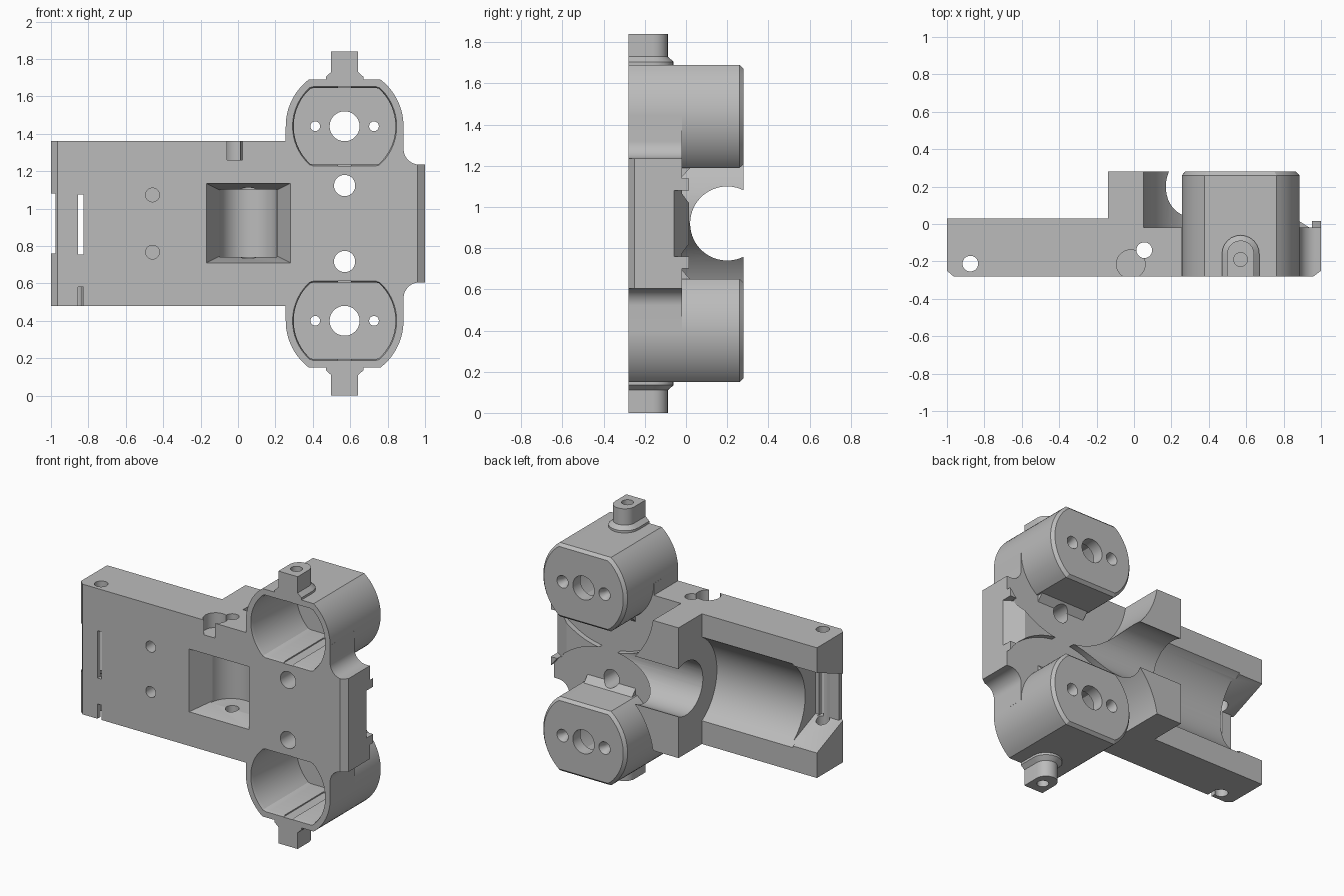
import bpy, bmesh, math

cube = bpy.data.objects.get("Cube")
if cube:
    bpy.data.objects.remove(cube, do_unlink=True)

grey = bpy.data.materials.new("plain grey")
grey.use_nodes = True
colour = (0.5, 0.5, 0.5, 1)
grey.diffuse_color = colour
grey.node_tree.nodes["Principled BSDF"].inputs["Base Color"].default_value = colour

MID = 0.92      # mirror height
POD_X = 0.57    # pod axis
POD_DZ = 0.52   # pod offset from the mirror height
FRONT = -0.28


def loft(name, axis, sections):
    """Solid through (position, outline) sections along an axis."""
    place = {"x": lambda p, u, v: (p, u, v),
             "y": lambda p, u, v: (u, p, v),
             "z": lambda p, u, v: (u, v, p)}[axis]
    bm = bmesh.new()
    rings = [[bm.verts.new(place(p, u, v)) for u, v in pts] for p, pts in sections]
    n = len(rings[0])
    for a, b in zip(rings, rings[1:]):
        for i in range(n):
            j = (i + 1) % n
            bm.faces.new((a[i], a[j], b[j], b[i]))
    bm.faces.new(rings[0])
    bm.faces.new(rings[-1])
    bmesh.ops.recalc_face_normals(bm, faces=bm.faces)
    mesh = bpy.data.meshes.new(name)
    bm.to_mesh(mesh)
    bm.free()
    mesh.materials.append(grey)
    ob = bpy.data.objects.new(name, mesh)
    bpy.context.collection.objects.link(ob)
    return ob


def prism(name, axis, start, end, pts):
    return loft(name, axis, [(start, pts), (end, pts)])


def circle(u, v, r, n=48, flat=None):
    """Circle outline, optionally cut flat above and below."""
    flat = flat or r
    out = []
    for i in range(n):
        a = 2 * math.pi * (i + 0.5) / n
        out.append((u + r * math.cos(a), v + max(-flat, min(flat, r * math.sin(a)))))
    return out


def rect(u0, u1, v0, v1):
    return [(u0, v0), (u1, v0), (u1, v1), (u0, v1)]


def arc(u, v, r, start, end, n=12):
    angles = [math.radians(start + (end - start) * i / n) for i in range(n + 1)]
    return [(u + r * math.cos(a), v + r * math.sin(a)) for a in angles]


def arch(r):
    return [(POD_X + r, FRONT)] + arc(POD_X, -0.16, r, 0, 180) + [(POD_X - r, FRONT)]


def combine(target, tool, operation):
    mod = target.modifiers.new(operation.lower(), "BOOLEAN")
    mod.operation = operation
    mod.solver = "EXACT"
    mod.object = tool
    bpy.context.view_layer.objects.active = target
    bpy.ops.object.modifier_apply(modifier=mod.name)
    bpy.data.objects.remove(tool, do_unlink=True)


def add(tool):
    combine(body, tool, "UNION")


def cut(tool):
    combine(body, tool, "DIFFERENCE")


# Long arm with the raised bearing block
body = prism("bracket_body", "z", 0.48, 1.36, [
    (-1, -0.25), (-0.965, FRONT), (0.5, FRONT), (0.5, 0.28),
    (-0.14, 0.28), (-0.14, 0.03), (-1, 0.03)])

# End plate between the pods, with filleted shoulders
half = [(0.255, POD_DZ), (0.885, POD_DZ)]
half += [(x, z) for x, z in arc(0.97, 0.4, 0.085, 180, 270)] + [(1, 0.315)]
outline = [(x, MID + z) for x, z in half] + [(x, MID - z) for x, z in reversed(half)]
add(prism("end_plate", "y", FRONT, 0.015, outline))

# Round clearance around each pod, shaft bore and wide channel
for s in (-1, 1):
    cut(prism("clearance", "y", -0.02, 0.5, circle(POD_X, MID + s * POD_DZ, 0.525, 96)))
cut(prism("bore", "x", -0.3, 1.2, circle(0.2, MID, 0.18, 64)))
cut(prism("channel", "x", -0.82, -0.14, circle(0.2, MID, 0.33, 96)))

# Flared pocket and notch at the arm's end
cut(prism("end_pocket", "x", -1.1, -0.8, [
    (0.1, MID - 0.3), (0.1, MID + 0.3), (-0.24, MID + 0.16), (-0.24, MID - 0.16)]))
cut(prism("end_notch", "y", -0.4, 0.2, rect(-1.1, -0.975, MID - 0.16, MID + 0.16)))

# Chamfers of the end plate
cut(prism("front_chamfer", "z", 0.5, 1.4, [(0.92, -0.31), (1.04, -0.22), (1.04, -0.31)]))
cut(prism("back_slope", "z", 0.76, 1.08, [(0.86, 0.03), (1.05, -0.09), (1.05, 0.03)]))

# Pods with chamfered backs, flared feet and end lugs
for s in (-1, 1):
    z = MID + s * POD_DZ
    add(loft("pod", "y", [(FRONT, circle(POD_X, z, 0.315, 72, 0.25)),
                          (0.26, circle(POD_X, z, 0.315, 72, 0.25)),
                          (0.28, circle(POD_X, z, 0.297, 72, 0.232))]))
    inner = z - s * 0.25
    add(prism("pod_foot", "x", POD_X - 0.18, POD_X + 0.18, [
        (-0.1, inner + s * 0.02), (0.02, inner + s * 0.02), (0.02, inner),
        (-0.03, inner - s * 0.055), (-0.1, inner - s * 0.055)]))
    add(loft("lug", "z", [(MID + s * d, arch(r)) for d, r in
                          ((0.755, 0.1), (0.785, 0.1), (0.81, 0.072), (0.92, 0.072))]))

# Hollows and screw holes of the pods
for s in (-1, 1):
    z = MID + s * POD_DZ
    cut(loft("pod_hollow", "y", [(-0.3, circle(POD_X, z, 0.285, 72, 0.218)),
                                 (-0.26, circle(POD_X, z, 0.272, 72, 0.205)),
                                 (0.2, circle(POD_X, z, 0.272, 72, 0.205))]))
    cut(prism("key_groove", "y", -0.3, 0.15, rect(POD_X - 0.035, POD_X + 0.035,
                                                  z - 0.213, z + 0.213)))
    cut(prism("pod_centre_hole", "y", 0.1, 0.4, circle(POD_X, z, 0.08)))
    for side in (-1, 1):
        x = POD_X + side * 0.157
        cut(loft("pod_screw_hole", "y", [(0.1, circle(x, z, 0.026, 24)),
                                         (0.24, circle(x, z, 0.026, 24)),
                                         (0.3, circle(x, z, 0.05, 24))]))
    cut(prism("lug_hole", "z", MID + s * 0.8, MID + s * 1.0, circle(POD_X, -0.19, 0.037, 24)))
    # Plate through-hole and blind arm hole
    cut(prism("plate_hole", "y", -0.4, 0.4, circle(POD_X, MID + s * 0.203, 0.057, 32)))
    cut(prism("arm_hole", "y", -0.4, -0.18, circle(-0.457, MID + s * 0.153, 0.037, 24)))

# Window with sloped walls and a rounded pocket behind it
cut(loft("window", "y", [(-0.281, rect(-0.17, 0.28, 0.71, 1.135)),
                         (-0.13, rect(-0.1, 0.21, 0.745, 1.1))]))
cut(prism("window_pocket", "z", 0.74, 1.102, circle(0.055, -0.155, 0.155, 64)))

# Vertical bores, arm slots and the top socket
cut(prism("pin_bore", "z", 0.3, 1.5, circle(0.055, -0.14, 0.042, 32)))
cut(prism("end_bore", "z", 0.3, 1.5, circle(-0.875, -0.212, 0.042, 32)))
cut(prism("top_socket", "z", 1.26, 1.5, circle(-0.017, -0.215, 0.077, 32)))
for low, high in ((0.4, 0.58), (0.755, 1.075)):
    cut(prism("arm_slot", "y", -0.4, -0.2, rect(-0.855, -0.825, low, high)))

bpy.ops.object.select_all(action="DESELECT")
body.select_set(True)
bpy.context.view_layer.objects.active = body
bpy.ops.object.shade_smooth_by_angle(angle=math.radians(25))
